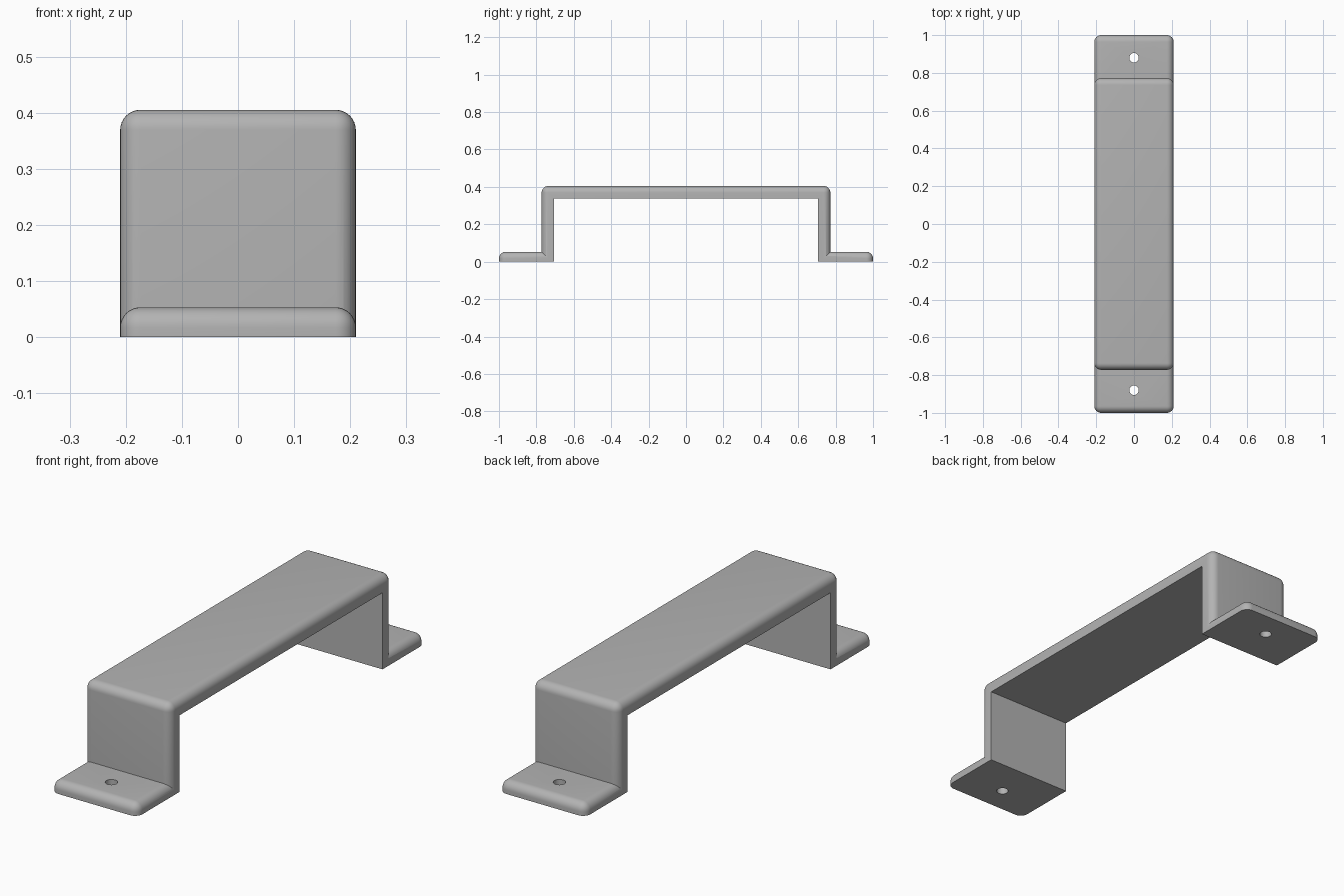
import bpy
import bmesh
import math

if "Cube" in bpy.data.objects:
    bpy.data.objects.remove(bpy.data.objects["Cube"])

HALF_W = 0.21      # half width of the strip
HEIGHT = 0.405     # top of the grip
LEG_OUT = 0.772    # outer face of the legs
LEG_IN = 0.705     # inner face of the legs
GRIP_UNDER = 0.337
FOOT_TOP = 0.053
FILLET = 0.036

grey = bpy.data.materials.new("plain_grey")
grey.use_nodes = True
colour = (0.45, 0.45, 0.45, 1)
grey.diffuse_color = colour
grey.node_tree.nodes["Principled BSDF"].inputs["Base Color"].default_value = colour


def finish(bm, name):
    mesh = bpy.data.meshes.new(name)
    bmesh.ops.recalc_face_normals(bm, faces=bm.faces)
    bm.to_mesh(mesh)
    bm.free()
    mesh.materials.append(grey)
    obj = bpy.data.objects.new(name, mesh)
    bpy.context.collection.objects.link(obj)
    return obj


def block(name, half_x, y, z, rounded=None):
    """Box from ranges; edges picked by the rule 'rounded' get a fillet."""
    bm = bmesh.new()
    bmesh.ops.create_cube(bm, size=1)
    for v in bm.verts:
        v.co = (half_x * 2 * v.co.x,
                y[0] if v.co.y < 0 else y[1],
                z[0] if v.co.z < 0 else z[1])
    if rounded:
        edges = [e for e in bm.edges if rounded((e.verts[0].co + e.verts[1].co) / 2)]
        bmesh.ops.bevel(bm, geom=edges, offset=FILLET, segments=8,
                        profile=0.5, affect='EDGES', clamp_overlap=False)
    return finish(bm, name)


def combine(target, helper, operation):
    mod = target.modifiers.new(operation.lower(), 'BOOLEAN')
    mod.operation = operation
    mod.solver = 'EXACT'
    mod.object = helper
    bpy.context.view_layer.objects.active = target
    bpy.ops.object.modifier_apply(modifier=mod.name)
    bpy.data.objects.remove(helper)


# Arched grip and legs: rounded block with the inside cut away
handle = block("handle", HALF_W, (-LEG_OUT, LEG_OUT), (0, HEIGHT),
               lambda mid: mid.z > 0.01)
combine(handle, block("inner_cutter", 0.5, (-LEG_IN, LEG_IN), (-0.2, GRIP_UNDER)),
        'DIFFERENCE')

for side in (-1, 1):
    # Mounting foot, rounded on its top and outer edges
    ends = sorted((side * 0.72, side * 1.0))
    foot = block("foot", HALF_W, ends, (0, FOOT_TOP),
                 lambda mid: mid.z > 0.01 and abs(mid.y) > 0.73)
    combine(handle, foot, 'UNION')

    # Screw hole through the foot
    bm = bmesh.new()
    bmesh.ops.create_cone(bm, cap_ends=True, segments=32, radius1=0.025,
                          radius2=0.025, depth=0.4)
    bmesh.ops.translate(bm, verts=bm.verts, vec=(0, side * 0.88, 0))
    combine(handle, finish(bm, "hole_cutter"), 'DIFFERENCE')

# Smooth fillets, crisp corners
bpy.ops.object.select_all(action='DESELECT')
handle.select_set(True)
bpy.context.view_layer.objects.active = handle
bpy.ops.object.shade_smooth_by_angle(angle=math.radians(30))
